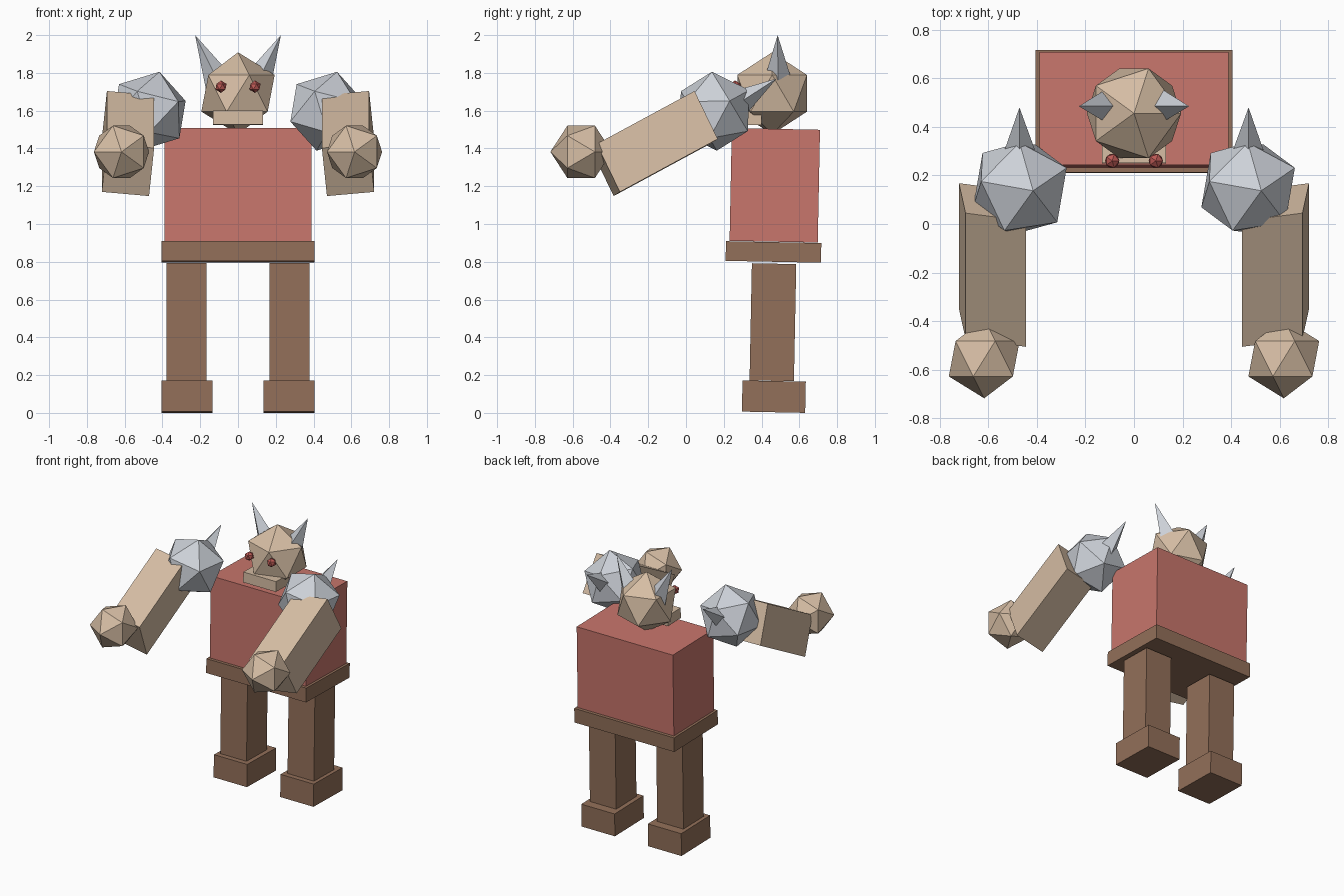
import bpy
import bmesh
from math import radians
from mathutils import Matrix, Vector, Euler

if "Cube" in bpy.data.objects:
    bpy.data.objects.remove(bpy.data.objects["Cube"], do_unlink=True)


def material(name, rgb):
    mat = bpy.data.materials.new(name)
    mat.use_nodes = True
    color = (*rgb, 1)
    mat.diffuse_color = color
    mat.node_tree.nodes["Principled BSDF"].inputs["Base Color"].default_value = color
    return mat


RED = material("shirt red", (0.58, 0.18, 0.15))
TAN = material("skin tan", (0.67, 0.51, 0.37))
BROWN = material("leather brown", (0.29, 0.16, 0.10))
STEEL = material("pale steel", (0.61, 0.64, 0.69))
EYE = material("eye red", (0.50, 0.10, 0.09))

LEAN = Matrix.Rotation(-0.02, 4, 'X')  # whole body leans back slightly


def finish(name, bm, matrix, mat):
    """Turn a bmesh into a flat shaded object."""
    bm.transform(matrix)
    bmesh.ops.recalc_face_normals(bm, faces=bm.faces[:])
    mesh = bpy.data.meshes.new(name)
    bm.to_mesh(mesh)
    bm.free()
    mesh.materials.append(mat)
    obj = bpy.data.objects.new(name, mesh)
    bpy.context.collection.objects.link(obj)
    return obj


def block(name, center, size, mat):
    bm = bmesh.new()
    bmesh.ops.create_cube(bm, size=1)
    matrix = Matrix.Translation(center) @ LEAN @ Matrix.Diagonal((*size, 1))
    return finish(name, bm, matrix, mat)


def skewed_block(name, center, edges, mat):
    """Box spanned by three edge vectors."""
    bm = bmesh.new()
    bmesh.ops.create_cube(bm, size=1)
    axes = Matrix(edges).transposed().to_4x4()
    return finish(name, bm, Matrix.Translation(center) @ axes, mat)


def ball(name, center, radius, mat, turn=(0, 0, 0)):
    bm = bmesh.new()
    bmesh.ops.create_icosphere(bm, subdivisions=1, radius=radius)
    rotation = Euler([radians(a) for a in turn]).to_matrix().to_4x4()
    return finish(name, bm, Matrix.Translation(center) @ rotation, mat)


def spike(name, base, tip, radius, side, mat):
    """Four sided spike with one pair of corners along the side vector."""
    base, tip, x = Vector(base), Vector(tip), Vector(side)
    z = (tip - base).normalized()
    y = z.cross(x).normalized()
    x = y.cross(z)
    bm = bmesh.new()
    corners = [bm.verts.new(base + d * radius) for d in (x, y, -x, -y)]
    point = bm.verts.new(tip)
    bm.faces.new(corners)
    for i in range(4):
        bm.faces.new((corners[i], corners[(i + 1) % 4], point))
    return finish(name, bm, Matrix.Identity(4), mat)


# Body and head
block("torso", (0, 0.47, 1.205), (0.78, 0.467, 0.597), RED)
block("belt", (0, 0.463, 0.852), (0.81, 0.505, 0.104), BROWN)
ball("head", (0, 0.456, 1.692), 0.217, TAN)
block("jaw", (0, 0.325, 1.563), (0.265, 0.15, 0.075), TAN)

for label, s in (("right", -1), ("left", 1)):
    # Legs
    block(label + "_leg", (s * 0.273, 0.46, 0.48), (0.213, 0.235, 0.62), BROWN)
    block(label + "_foot", (s * 0.27, 0.465, 0.086), (0.27, 0.335, 0.165), BROWN)

    # Face
    ball(label + "_eye", (s * 0.09, 0.26, 1.727), 0.033, EYE)
    spike(label + "_horn", (s * 0.087, 0.487, 1.72), (s * 0.227, 0.485, 2.0),
          0.086, (0, 1, 0), STEEL)

    # Arms
    skewed_block(label + "_arm", (s * 0.5825, -0.169, 1.426),
                 [(-s * 0.25, -0.033, -0.022), (0, -0.518, -0.28),
                  (s * 0.027, 0.123, -0.254)], TAN)
    ball(label + "_fist", (s * 0.617, -0.555, 1.382), 0.163, TAN, (-90, 0, 0))
    ball(label + "_shoulder_guard", (s * 0.47, 0.15, 1.597), 0.216, STEEL,
         (9.7, 11.5, 27.3))
    spike(label + "_shoulder_spike", (s * 0.47, 0.228, 1.607),
          (s * 0.472, 0.48, 1.77), 0.09, (1, 0, 0), STEEL)
